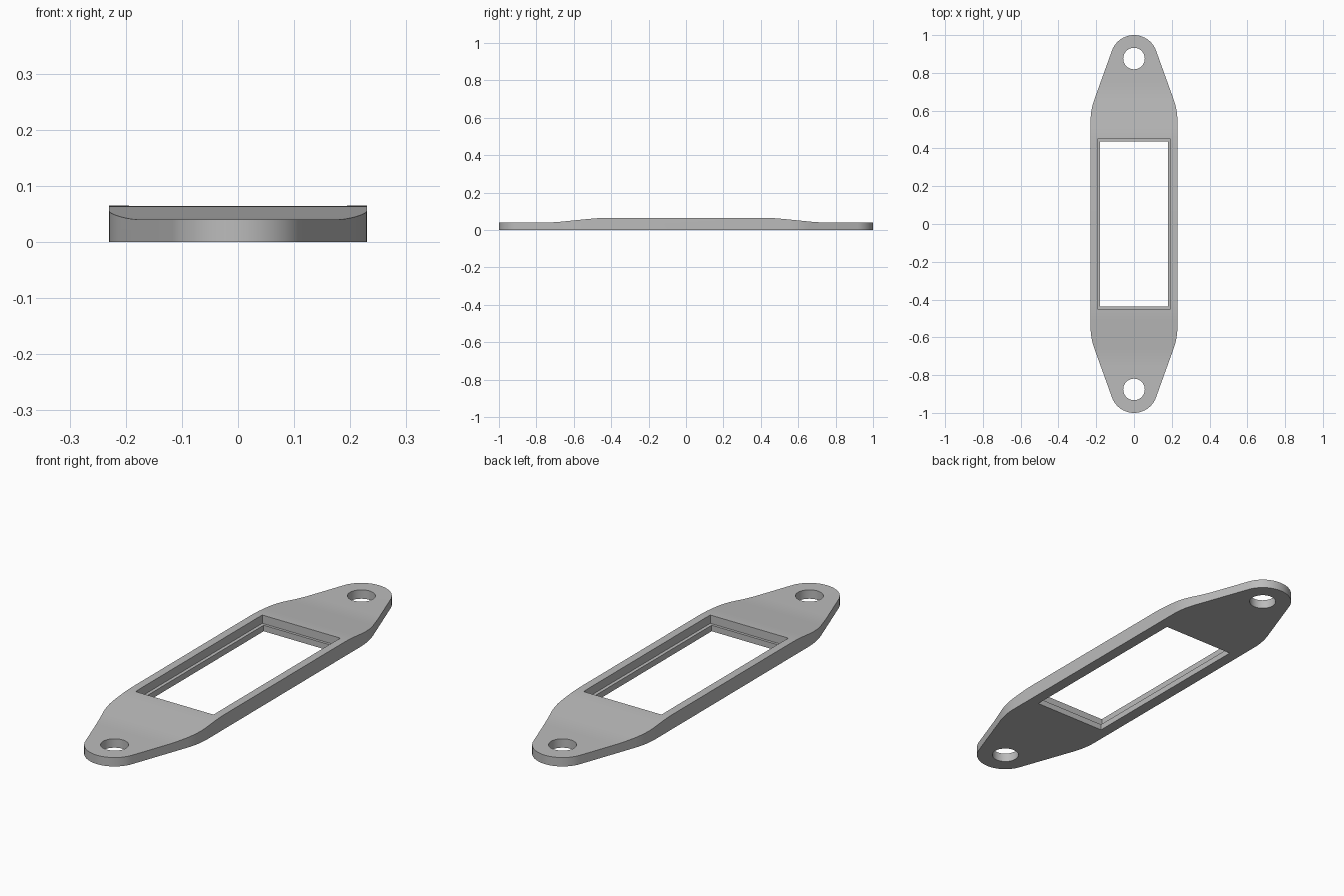
import bpy, bmesh, math
from math import sin, cos, radians, tan

cube = bpy.data.objects.get("Cube")
if cube:
    bpy.data.objects.remove(cube, do_unlink=True)

# Main sizes
HALF_W, TIP_Y, TIP_R = 0.23, 0.876, 0.124
TAPER = radians(19.8)
THICK, THIN = 0.065, 0.04

grey = bpy.data.materials.new("grey_plastic")
grey.use_nodes = True
grey.diffuse_color = (0.5, 0.5, 0.5, 1)
grey.node_tree.nodes["Principled BSDF"].inputs["Base Color"].default_value = (0.5, 0.5, 0.5, 1)


def prism(name, points, axis, low, high):
    """Extrude a closed 2D profile along x (points are y, z) or z (points are x, y)."""
    place = (lambda p, d: (d, p[0], p[1])) if axis == "x" else (lambda p, d: (p[0], p[1], d))
    bm = bmesh.new()
    face = bm.faces.new([bm.verts.new(place(p, low)) for p in points])
    ext = bmesh.ops.extrude_face_region(bm, geom=[face])
    moved = [v for v in ext["geom"] if isinstance(v, bmesh.types.BMVert)]
    shift = (high - low, 0, 0) if axis == "x" else (0, 0, high - low)
    bmesh.ops.translate(bm, verts=moved, vec=shift)
    bmesh.ops.recalc_face_normals(bm, faces=bm.faces)
    mesh = bpy.data.meshes.new(name)
    bm.to_mesh(mesh)
    bm.free()
    mesh.materials.append(grey)
    obj = bpy.data.objects.new(name, mesh)
    bpy.context.collection.objects.link(obj)
    return obj


def arc(cx, cy, r, start, end, steps):
    return [(cx + r * cos(start + (end - start) * i / steps),
             cy + r * sin(start + (end - start) * i / steps)) for i in range(steps + 1)]


def rectangle(half_x, half_y):
    return [(-half_x, -half_y), (half_x, -half_y), (half_x, half_y), (-half_x, half_y)]


def bend(y, z, slope_in, slope_out, reach=0.05, steps=6):
    """Soft quadratic bend of the top line around a corner."""
    a, b = (y - reach, z - slope_in * reach), (y + reach, z + slope_out * reach)
    return [tuple((1 - t) ** 2 * p + 2 * t * (1 - t) * q + t * t * r
                  for p, q, r in zip(a, (y, z), b))
            for t in (i / steps for i in range(steps + 1))]


def combine(target, cutter, operation):
    mod = target.modifiers.new(operation, "BOOLEAN")
    mod.operation, mod.object, mod.solver = operation, cutter, "EXACT"
    bpy.ops.object.select_all(action="DESELECT")
    bpy.context.view_layer.objects.active = target
    target.select_set(True)
    bpy.ops.object.modifier_apply(modifier=mod.name)
    bpy.data.objects.remove(cutter, do_unlink=True)


# Side profile: thick middle that slopes down to thin ends
slope = -(THICK - THIN) / 0.25
top = bend(0.46, THICK, 0, slope) + bend(0.71, THIN, slope, 0) + [(1.1, THIN)]
profile = top + [(1.1, 0), (-1.1, 0)] + [(-y, z) for y, z in reversed(top)]
plate = prism("mounting_plate", profile, "x", -0.5, 0.5)

# Plan outline: rounded shoulder, straight taper, round tip
tangent_x, tangent_y = TIP_R * cos(TAPER), TIP_Y + TIP_R * sin(TAPER)
corner_y = tangent_y - (HALF_W - tangent_x) / tan(TAPER)
reach = 0.06
radius = reach / tan(TAPER / 2)
quarter = arc(HALF_W - radius, corner_y - reach, radius, 0, TAPER, 8)
quarter += arc(0, TIP_Y, TIP_R, TAPER, math.pi / 2, 16)
half = quarter + [(-x, y) for x, y in reversed(quarter[:-1])]
outline = half + [(-x, -y) for x, y in half]
combine(plate, prism("outline_cutter", outline, "z", -0.1, 0.2), "INTERSECT")

# Stepped window with a narrow ledge
combine(plate, prism("window_cutter", rectangle(0.179, 0.438), "z", -0.1, 0.2), "DIFFERENCE")
combine(plate, prism("recess_cutter", rectangle(0.194, 0.45), "z", 0.027, 0.2), "DIFFERENCE")

# Screw holes at both ends
for side in (-1, 1):
    circle = arc(0, side * TIP_Y, 0.057, 0, 2 * math.pi, 48)[:-1]
    combine(plate, prism("hole_cutter", circle, "z", -0.1, 0.2), "DIFFERENCE")

bpy.ops.object.shade_smooth_by_angle(angle=radians(30))
